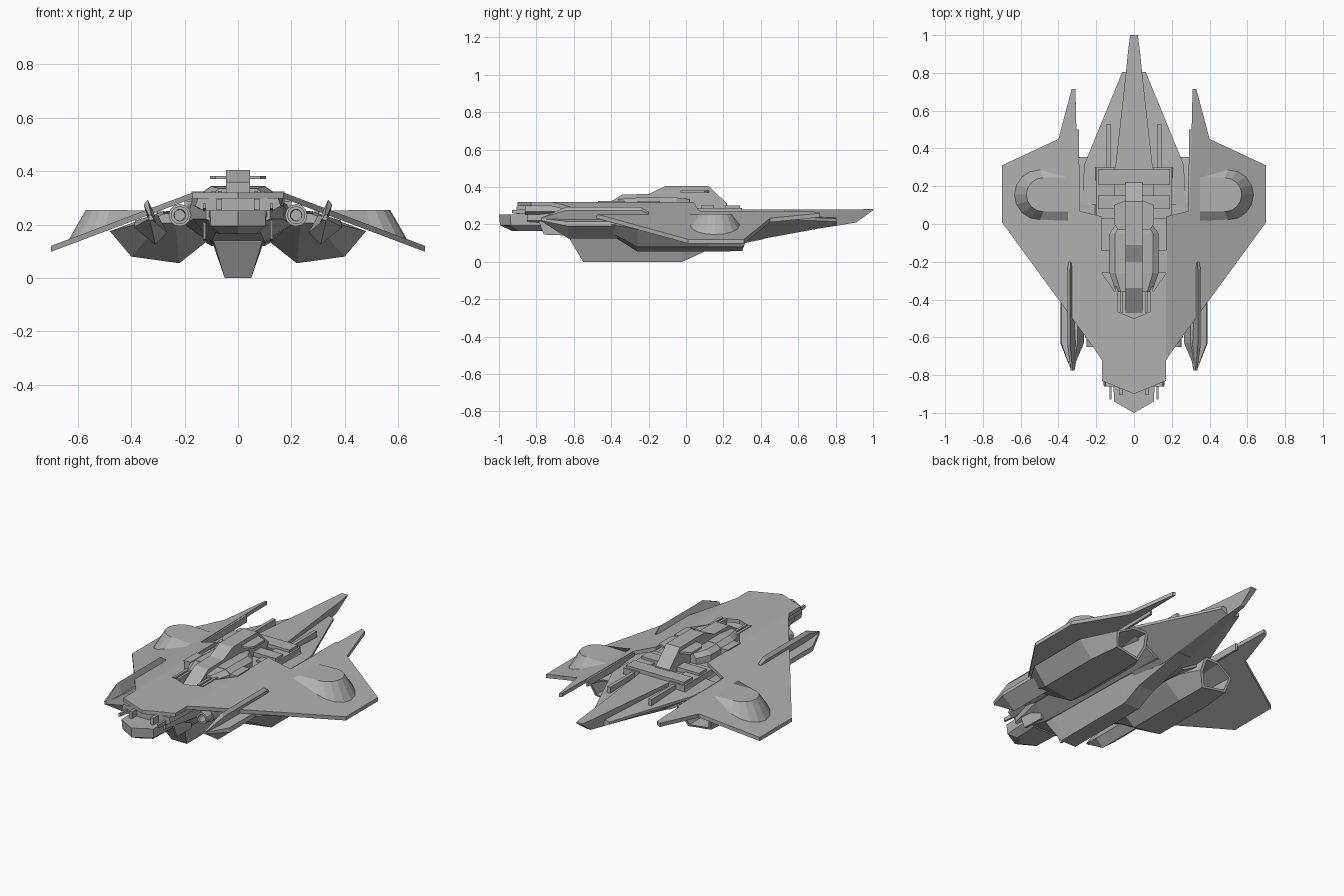
import bpy, bmesh, math

grey = bpy.data.materials.new("hull_grey")
grey.diffuse_color = (0.44, 0.44, 0.44, 1)


def finish(name, bm, mirror=False):
    bmesh.ops.recalc_face_normals(bm, faces=bm.faces)
    me = bpy.data.meshes.new(name)
    bm.to_mesh(me)
    bm.free()
    me.materials.append(grey)
    ob = bpy.data.objects.new(name, me)
    bpy.context.collection.objects.link(ob)
    if mirror:
        ob.modifiers.new("mirror", 'MIRROR')
    return ob


def loft_bm(rings):
    """Skin a list of equal-length 3D rings and cap both ends."""
    bm = bmesh.new()
    vs = [[bm.verts.new(p) for p in r] for r in rings]
    n = len(rings[0])
    for a, b in zip(vs, vs[1:]):
        for i in range(n):
            bm.faces.new((a[i], a[(i + 1) % n], b[(i + 1) % n], b[i]))
    bm.faces.new(vs[0])
    bm.faces.new(vs[-1])
    return bm


def hull(name, sections):
    """Symmetric loft: (y, [half-section (x, z)])."""
    rings = []
    for y, half in sections:
        rings.append([(x, y, z) for x, z in half] + [(-x, y, z) for x, z in reversed(half)])
    return finish(name, loft_bm(rings))


def side_loft(name, sections):
    """Mirrored loft: (y, [(x, z)]) or (y, [(x, z)], backward slant per unit z)."""
    rings = []
    for y, s, *slant in sections:
        k = slant[0] if slant else 0
        rings.append([(x, y + k * (z - 0.055), z) for x, z in s])
    return finish(name, loft_bm(rings), True)


def plate(name, outline, top, thick, mirror=True):
    """Flat outline in x,y draped on height function top(x, y)."""
    rings = [[(x, y, top(x, y) - d) for x, y in outline] for d in (thick, 0)]
    return finish(name, loft_bm(rings), mirror)


def side_profile(name, pts, x0, x1, mirror=False):
    """Outline in y,z extruded across x."""
    return finish(name, loft_bm([[(x, y, z) for y, z in pts] for x in (x0, x1)]), mirror)


def box(name, x0, x1, y0, y1, z0, z1, mirror=False):
    return side_profile(name, [(y0, z0), (y1, z0), (y1, z1), (y0, z1)], x0, x1, mirror)


def wing_z(x, y=0):
    return 0.32 - 0.377 * max(0, x - 0.17)


# Armoured upper shell: centre panel with cockpit opening, and drooped wings
plate("centre_shell", [(0, -0.90), (0.17, -0.83), (0.17, -0.26), (0.10, -0.36), (0.10, -0.46), (0, -0.50)],
      wing_z, 0.022)
plate("wing", [(0.17, -0.72), (0.21, -0.66), (0.70, 0.01), (0.70, 0.31), (0.40, 0.45), (0.33, 0.715),
               (0.31, 0.715), (0.295, 0.07), (0.17, 0.04)], wing_z, 0.022)
plate("wing_inner_wall", [(0.287, 0.07), (0.302, 0.07), (0.305, 0.50), (0.292, 0.50)],
      lambda x, y: 0.268, 0.04)

# Wing domes: tapered half-stadium with a flat top
rings = []
for z, r, cx in ((0.10, 0.14, 0.50), (0.255, 0.09, 0.48)):
    arc = [(cx + r * math.cos(t), 0.155 + r * math.sin(t))
           for t in [math.radians(-90 + 22.5 * i) for i in range(9)]]
    rings.append([(0.345, 0.155 - r, 0.252)]
                 + [(x, y, wing_z(x) - 0.01 if z < 0.2 else z) for x, y in arc]
                 + [(0.345, 0.155 + r, 0.252)])
finish("wing_dome", loft_bm(rings), True)

# Main fuselage and tail wedge
hull("fuselage", [
    (-0.85, [(0.07, 0.20), (0.12, 0.22), (0.12, 0.295)]),
    (-0.62, [(0.10, 0.135), (0.17, 0.22), (0.17, 0.295)]),
    (-0.50, [(0.10, 0.13), (0.20, 0.20), (0.17, 0.28)]),
    (0.30, [(0.10, 0.12), (0.24, 0.20), (0.19, 0.275)])])
hull("tail_wedge", [
    (0.10, [(0.06, 0.10), (0.27, 0.225), (0.27, 0.25), (0.12, 0.26)]),
    (0.31, [(0.05, 0.105), (0.265, 0.235), (0.265, 0.25), (0.10, 0.255)]),
    (0.805, [(0.022, 0.195), (0.062, 0.215), (0.062, 0.23), (0.04, 0.235)])])
hull("tail_spine", [
    (0.20, [(0.06, 0.10), (0.11, 0.28)]),
    (0.80, [(0.02, 0.192), (0.043, 0.28)]),
    (0.91, [(0.012, 0.21), (0.032, 0.28)]),
    (1.00, [(0.018, 0.275), (0.02, 0.282)])])
box("tail_rail", 0.125, 0.145, 0.28, 0.53, 0.24, 0.28, True)

# Ventral keel
hull("keel", [
    (-0.63, [(0.09, 0.135), (0.10, 0.16)]),
    (-0.55, [(0.05, 0.0), (0.105, 0.16)]),
    (-0.02, [(0.05, 0.0), (0.105, 0.16)]),
    (0.10, [(0.05, 0.055), (0.10, 0.16)]),
    (0.42, [(0.04, 0.122), (0.07, 0.18)])])

# Engine nacelles with slanted, hollow exhausts
full = [(0.10, 0.15), (0.22, 0.055), (0.40, 0.08), (0.48, 0.175), (0.28, 0.25), (0.16, 0.24)]
mouth = [(0.19, 0.14), (0.225, 0.057), (0.38, 0.08), (0.40, 0.16), (0.29, 0.215), (0.20, 0.215)]


def inset(s):
    return [(0.30 + (x - 0.30) * s, 0.14 + (z - 0.14) * s) for x, z in mouth]


side_loft("engine_nacelle", [
    (-0.50, [(0.17, 0.215), (0.235, 0.205), (0.29, 0.205), (0.325, 0.215), (0.28, 0.24), (0.19, 0.25)]),
    (-0.26, full), (0.12, full), (0.30, mouth, 0.35), (0.30, inset(0.84), 0.35), (0.08, inset(0.7), 0.35)])

# Chin head, nose deck and sensor prongs
hull("nose_deck", [
    (-0.86, [(0.13, 0.252), (0.16, 0.27), (0.15, 0.30)]),
    (-0.60, [(0.13, 0.25), (0.17, 0.27), (0.17, 0.30)])])
rings = []
for z, s in ((0.165, 0.65), (0.195, 0.97), (0.252, 1.0)):
    rings.append([(x * s, -0.80 + (y + 0.80) * s, z) for x, y in
                  [(0, -1.0), (0.105, -0.94), (0.115, -0.72), (-0.115, -0.72), (-0.105, -0.94)]])
finish("chin_head", loft_bm(rings))
side_profile("sensor_prong", [(-0.93, 0.26), (-0.93, 0.278), (-0.62, 0.28), (-0.62, 0.14),
                              (-0.76, 0.145), (-0.80, 0.25)], 0.119, 0.131, True)
box("nose_stub", 0.06, 0.08, -0.905, -0.80, 0.255, 0.295, True)

# Hollow gun barrels beside the head
bm = loft_bm([[(0.218 + r * math.cos(i * math.pi / 6), y, 0.235 + r * math.sin(i * math.pi / 6))
               for i in range(12)]
              for y, r in ((-0.40, 0.042), (-0.60, 0.042), (-0.60, 0.034), (-0.65, 0.034),
                           (-0.65, 0.022), (-0.56, 0.02))])
finish("gun_barrel", bm, True)

# Weapon pods and the blades that pass through the wings
pod = [(0.265, 0.17), (0.31, 0.125), (0.39, 0.19), (0.385, 0.215), (0.30, 0.235)]
side_loft("weapon_pod", [
    (-0.77, [(0.325, 0.22), (0.33, 0.215), (0.335, 0.22), (0.335, 0.23), (0.325, 0.23)]),
    (-0.63, pod), (-0.25, pod)])
side_loft("pod_blade", [
    (-0.775, [(0.315, 0.22), (0.33, 0.215), (0.335, 0.235), (0.325, 0.235)]),
    (-0.64, [(0.29, 0.19), (0.325, 0.18), (0.353, 0.275), (0.338, 0.293)]),
    (-0.24, [(0.31, 0.19), (0.33, 0.18), (0.353, 0.275), (0.338, 0.293)]),
    (-0.20, [(0.31, 0.19), (0.33, 0.18), (0.345, 0.255), (0.335, 0.265)])])

# Dorsal turret: spine, collar, shoulders and vanes
side_profile("dorsal_spine", [(-0.47, 0.28), (-0.34, 0.36), (-0.20, 0.362), (-0.11, 0.405), (0.12, 0.405),
                              (0.22, 0.31), (0.22, 0.27), (-0.47, 0.27)], -0.045, 0.045)
collar = [(0.175, 0.27), (0.175, 0.324), (0.13, 0.324), (0.10, 0.345)]
shoulder = [(0.13, 0.27), (0.13, 0.32), (0.10, 0.343)]
hull("spine_collar", [(-0.26, collar), (-0.14, collar)])
hull("front_shoulder", [(-0.36, [(0.095, 0.27), (0.095, 0.315), (0.07, 0.335)]), (-0.26, shoulder)])
hull("rear_shoulder", [(-0.14, shoulder), (-0.05, shoulder),
                       (0.02, [(0.08, 0.27), (0.08, 0.31), (0.06, 0.335)])])
plate("dorsal_vane", [(0.03, -0.03), (0.085, -0.03), (0.105, 0.0), (0.105, 0.10), (0.03, 0.13)],
      lambda x, y: 0.382, 0.012)
box("cockpit_rail", 0.06, 0.075, -0.47, -0.33, 0.28, 0.325, True)
box("cockpit_side", 0.085, 0.10, -0.47, -0.33, 0.28, 0.325, True)

# Cross ribs on the rear deck
for i, (y0, y1) in enumerate(((0.08, 0.15), (0.21, 0.29))):
    box("deck_rib_%d" % (i + 1), -0.19, 0.19, y0, y1, 0.25, 0.302)
box("deck_side_block", 0.10, 0.20, 0.03, 0.30, 0.24, 0.288, True)
